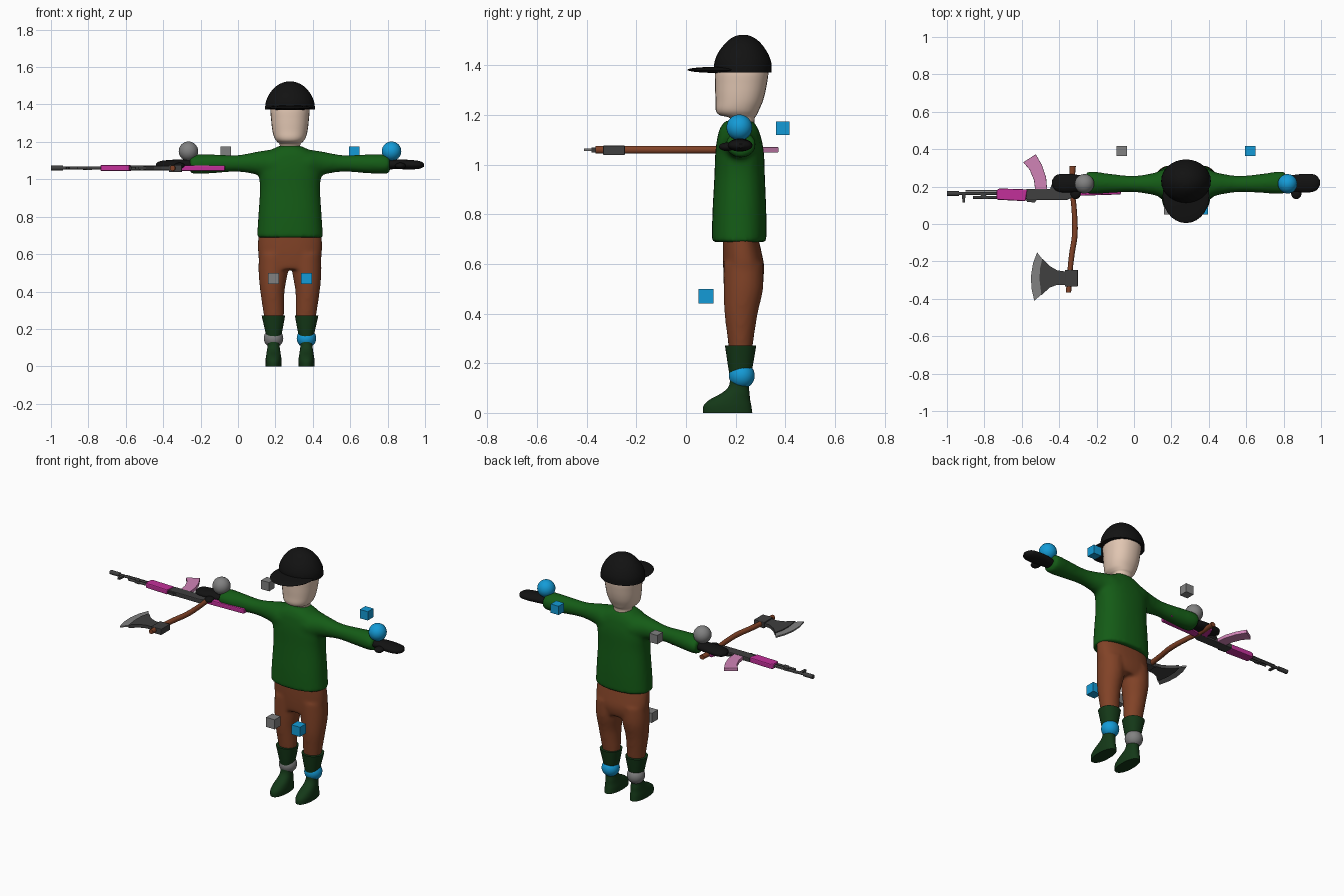
import bpy
import bmesh
from math import cos, sin, tau, copysign
from mathutils import Matrix, Vector

cube = bpy.data.objects.get("Cube")
if cube:
    bpy.data.objects.remove(cube, do_unlink=True)

MID = 0.278      # centre line of the figure
GUN_Z = 1.06     # height of the held tools


def material(name, r, g, b):
    mat = bpy.data.materials.new(name)
    mat.use_nodes = True
    mat.diffuse_color = (r, g, b, 1)
    shader = mat.node_tree.nodes["Principled BSDF"]
    shader.inputs["Base Color"].default_value = (r, g, b, 1)
    shader.inputs["Roughness"].default_value = 0.7
    return mat


BLACK = material("black cloth", 0.006, 0.006, 0.006)
SKIN = material("skin", 0.76, 0.57, 0.45)
GREEN = material("sweater green", 0.007, 0.105, 0.008)
BROWN = material("brown", 0.22, 0.055, 0.02)
BOOT = material("dark boot green", 0.007, 0.04, 0.009)
MAGENTA = material("magenta", 0.54, 0.03, 0.32)
PINK = material("light pink", 0.63, 0.23, 0.47)
STEEL = material("dark steel", 0.05, 0.05, 0.05)
GREY = material("grey", 0.22, 0.22, 0.22)
BLUE = material("marker blue", 0.007, 0.33, 0.68)


def finish(name, bm, mat, smooth=True, voxel=None, bevel=None):
    """Turn a bmesh into a named, coloured object."""
    bmesh.ops.recalc_face_normals(bm, faces=bm.faces)
    mesh = bpy.data.meshes.new(name)
    bm.to_mesh(mesh)
    bm.free()
    mesh.materials.append(mat)
    obj = bpy.data.objects.new(name, mesh)
    bpy.context.collection.objects.link(obj)
    if voxel:
        remesh = obj.modifiers.new("blend", "REMESH")
        remesh.mode = "VOXEL"
        remesh.voxel_size = voxel
        remesh.use_smooth_shade = True
        relax = obj.modifiers.new("relax", "SMOOTH")
        relax.factor = 0.5
        relax.iterations = 8
    elif smooth:
        bpy.ops.object.select_all(action="DESELECT")
        obj.select_set(True)
        bpy.context.view_layer.objects.active = obj
        bpy.ops.object.shade_smooth_by_angle(angle=0.8)
    if bevel:
        mod = obj.modifiers.new("bevel", "BEVEL")
        mod.width = bevel
        mod.segments = 2
    return obj


def loft(bm, rings, axis="z", sides=28, power=1.0, steps=4):
    """Skin smoothed oval rings (position, centre a, centre b, radius a, radius b)."""
    keys = [Vector(r) for r in rings]
    keys = [keys[0]] + keys + [keys[-1]]
    path = []
    for p, q, r, s in zip(keys, keys[1:], keys[2:], keys[3:]):
        for i in range(steps):
            t = i / steps
            path.append(q + (r - p) * t / 2 + (2 * p - 5 * q + 4 * r - s) * t**2 / 2
                        + (3 * q - p - 3 * r + s) * t**3 / 2)
    path.append(keys[-1])
    place = {"x": lambda t, a, b: (t, a, b),
             "y": lambda t, a, b: (a, t, b),
             "z": lambda t, a, b: (a, b, t)}[axis]
    loops = []
    for t, a, b, ra, rb in path:
        loop = []
        for i in range(sides):
            c, s = cos(tau * i / sides), sin(tau * i / sides)
            c, s = copysign(abs(c)**power, c), copysign(abs(s)**power, s)
            loop.append(bm.verts.new(place(t, a + ra * c, b + rb * s)))
        loops.append(loop)
    for low, high in zip(loops, loops[1:]):
        for i in range(sides):
            j = (i + 1) % sides
            bm.faces.new((low[i], low[j], high[j], high[i]))
    bm.faces.new(loops[0])
    bm.faces.new(loops[-1])


def lofted(name, rings, mat, axis="z", **options):
    bm = bmesh.new()
    loft(bm, rings, axis, **options)
    return finish(name, bm, mat)


def ellipsoid(name, centre, radii, mat):
    bm = bmesh.new()
    bmesh.ops.create_uvsphere(bm, u_segments=28, v_segments=16, radius=1,
                              matrix=Matrix.LocRotScale(centre, None, radii))
    return finish(name, bm, mat)


def box(name, centre, size, mat, bevel=None):
    bm = bmesh.new()
    bmesh.ops.create_cube(bm, size=1, matrix=Matrix.LocRotScale(centre, None, size))
    return finish(name, bm, mat, smooth=False, bevel=bevel)


def plate(name, outline, thick, mat, bevel=None):
    """Flat outline in plan, thickened about the tool height."""
    bm = bmesh.new()
    base = bm.faces.new([bm.verts.new((x, y, GUN_Z - thick / 2)) for x, y in outline])
    top = bmesh.ops.extrude_face_region(bm, geom=[base])["geom"]
    bmesh.ops.translate(bm, vec=(0, 0, thick),
                        verts=[v for v in top if isinstance(v, bmesh.types.BMVert)])
    return finish(name, bm, mat, smooth=False, bevel=bevel)


def tube(name, start, end, y, radius, mat):
    return lofted(name, [(start, y, GUN_Z, radius, radius), (end, y, GUN_Z, radius, radius)],
                  mat, "x", sides=12, steps=1)


def sided(rings, side, along_x=False):
    """Move rings given from the centre line to one side of the figure."""
    if along_x:
        return [(MID + side * t, *rest) for t, *rest in rings]
    return [(t, MID + side * a, *rest) for t, a, *rest in rings]


# Head, neck and cap
lofted("head", [(1.14, MID, .225, .055, .05), (1.185, MID, .228, .055, .048),
                (1.2, MID, .21, .068, .075), (1.22, MID, .207, .083, .087),
                (1.26, MID, .215, .094, .096), (1.32, MID, .221, .101, .104),
                (1.39, MID, .225, .103, .106), (1.45, MID, .225, .07, .075)], SKIN, power=.9)
lofted("cap_dome", [(1.372, MID, .23, .133, .115), (1.41, MID, .229, .13, .115),
                    (1.45, MID, .229, .114, .1), (1.485, MID, .23, .088, .075),
                    (1.508, MID, .23, .058, .05), (1.52, MID, .23, .028, .025),
                    (1.523, MID, .23, .004, .004)], BLACK)
ellipsoid("cap_brim", (MID, .15, 1.382), (.125, .145, .013), BLACK)

# Sweater: body and sleeves blended together
bm = bmesh.new()
loft(bm, [(.688, MID, .214, .177, .11), (.8, MID, .215, .17, .109), (.95, MID, .216, .161, .102),
          (1.05, MID, .216, .168, .098), (1.12, MID, .214, .15, .086),
          (1.155, MID, .213, .105, .072), (1.178, MID, .215, .06, .055)], power=.85)
SLEEVE = [(0, .212, 1.08, .09, .08), (.1, .214, 1.08, .085, .078), (.17, .214, 1.086, .06, .063),
          (.28, .214, 1.085, .044, .045), (.4, .217, 1.083, .051, .05),
          (.5, .221, 1.081, .061, .053), (.535, .221, 1.08, .054, .045)]
for side in (1, -1):
    loft(bm, sided(SLEEVE, side, True), "x")
finish("sweater", bm, GREEN, voxel=.011)

# Trousers: hips and legs blended together
bm = bmesh.new()
loft(bm, [(.52, MID, .23, .15, .075), (.58, MID, .233, .168, .083),
          (.65, MID, .226, .172, .078), (.73, MID, .217, .168, .068)], power=.85)
LEG = [(.2, .086, .22, .042, .042), (.27, .086, .22, .054, .049), (.4, .094, .222, .065, .067),
       (.5, .09, .231, .078, .08), (.6, .085, .231, .082, .08)]
for side in (1, -1):
    loft(bm, sided(LEG, side))
finish("trousers", bm, BROWN, voxel=.01)

# Boots, mittens and joint markers on each side
BOOT_RINGS = [(0, .088, .168, .042, .099), (.03, .088, .167, .043, .096),
              (.055, .088, .178, .04, .08), (.08, .088, .2, .036, .056),
              (.105, .088, .212, .033, .041), (.14, .088, .217, .035, .04),
              (.19, .087, .219, .046, .05), (.272, .089, .22, .063, .063)]
MITTEN = [(.5, .215, 1.078, .03, .025), (.58, .218, 1.08, .045, .026), (.65, .218, 1.078, .05, .025),
          (.695, .22, 1.077, .041, .02), (.717, .22, 1.076, .012, .008)]
for side, label, marker in ((1, "left", BLUE), (-1, "right", GREY)):
    lofted(label + "_boot", sided(BOOT_RINGS, side), BOOT, power=.9)
    lofted(label + "_mitten", sided(MITTEN, side, True), BLACK, "x")
    ellipsoid(label + "_thumb", (MID + side * .59, .165, 1.072), (.028, .032, .017), BLACK)
    ellipsoid(label + "_wrist_marker", (MID + side * .543, .215, 1.15), (.052,) * 3, marker)
    ellipsoid(label + "_ankle_marker", (MID + side * .088, .225, .15), (.052,) * 3, marker)
    box(label + "_elbow_marker", (MID + side * .343, .39, 1.147), (.055,) * 3, marker)
    box(label + "_knee_marker", (MID + side * .088, .08, .47), (.06,) * 3, marker)

# Rifle lying on its side, muzzle toward the right
tube("rifle_barrel", -.97, -.55, .163, .008, STEEL)
tube("rifle_muzzle", -1, -.935, .163, .013, STEEL)
tube("rifle_gas_tube", -.86, -.55, .142, .008, STEEL)
tube("rifle_cleaning_rod", -.9, -.7, .178, .003, GREY)
plate("rifle_front_sight", [(-.92, .16), (-.9, .16), (-.905, .115), (-.917, .115)], .012, STEEL)
plate("rifle_gas_block", [(-.83, .17), (-.8, .17), (-.78, .135), (-.81, .135)], .018, STEEL)
plate("rifle_handguard", [(-.735, .13), (-.58, .122), (-.57, .185), (-.72, .19), (-.735, .18)],
      .032, MAGENTA, .006)
plate("rifle_receiver", [(-.575, .128), (-.36, .128), (-.32, .145), (-.32, .188), (-.575, .188)],
      .028, STEEL, .005)
plate("rifle_rear_sight", [(-.58, .13), (-.52, .13), (-.53, .115), (-.57, .118)], .014, STEEL)
plate("rifle_magazine", [(-.528, .18), (-.464, .18), (-.47, .25), (-.492, .315), (-.525, .373),
                         (-.592, .33), (-.558, .29), (-.535, .235)], .022, PINK, .003)
plate("rifle_grip", [(-.39, .18), (-.35, .18), (-.325, .255), (-.36, .265)], .024, MAGENTA, .005)
plate("rifle_trigger_guard", [(-.45, .185), (-.385, .185), (-.39, .212), (-.44, .212)], .008, STEEL)
plate("rifle_stock", [(-.325, .15), (-.07, .158), (-.07, .25), (-.325, .188)], .03, MAGENTA, .006)

# Axe held across the right hand
lofted("axe_handle", [(.31, -.328, GUN_Z, .017, .014), (.2, -.332, GUN_Z, .014, .015),
                      (.08, -.32, GUN_Z, .014, .015), (-.05, -.316, GUN_Z, .015, .016),
                      (-.16, -.332, GUN_Z, .015, .016), (-.25, -.342, GUN_Z, .014, .016),
                      (-.365, -.35, GUN_Z, .014, .015)], BROWN, "y", sides=14)
box("axe_socket", (-.335, -.29, 1.058), (.07, .088, .038), STEEL, .003)
plate("axe_cheek", [(-.36, -.255), (-.41, -.248), (-.45, -.225), (-.49, -.185), (-.503, -.24),
                    (-.505, -.3), (-.495, -.38), (-.45, -.34), (-.41, -.325), (-.36, -.325)],
      .02, STEEL)
plate("axe_edge", [(-.488, -.19), (-.518, -.152), (-.54, -.21), (-.551, -.28), (-.548, -.345),
                   (-.533, -.41), (-.492, -.375), (-.502, -.3), (-.5, -.24)], .009, GREY)
